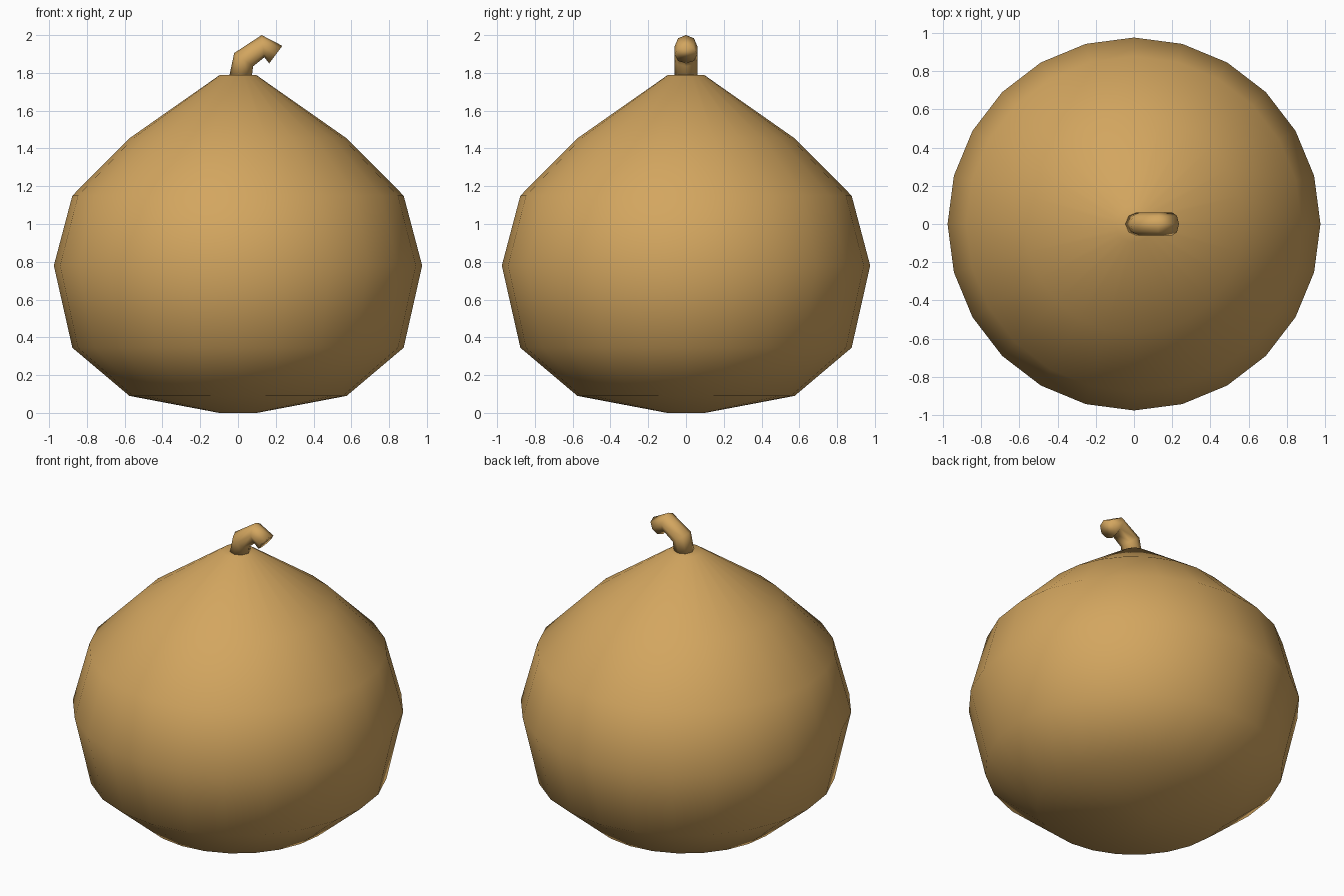
import bpy, bmesh
from math import cos, sin, tau
from mathutils import Vector

cube = bpy.data.objects.get("Cube")
if cube:
    bpy.data.objects.remove(cube)

# One tan colour for the whole gourd
tan = bpy.data.materials.new("tan")
tan.use_nodes = True
tan.diffuse_color = (0.65, 0.38, 0.115, 1)
tan.node_tree.nodes["Principled BSDF"].inputs["Base Color"].default_value = tan.diffuse_color


def loft(name, rings):
    """Skin a closed, smooth-shaded solid over equal rings of points."""
    bm = bmesh.new()
    loops = [[bm.verts.new(p) for p in ring] for ring in rings]
    for a, b in zip(loops, loops[1:]):
        for i in range(len(a)):
            j = (i + 1) % len(a)
            bm.faces.new((a[i], a[j], b[j], b[i]))
    bm.faces.new(loops[0][::-1])
    bm.faces.new(loops[-1])
    bmesh.ops.recalc_face_normals(bm, faces=bm.faces)
    for f in bm.faces:
        f.smooth = True
    mesh = bpy.data.meshes.new(name)
    bm.to_mesh(mesh)
    bm.free()
    mesh.materials.append(tan)
    obj = bpy.data.objects.new(name, mesh)
    bpy.context.collection.objects.link(obj)


def ring(centre, u, v, sides):
    """Ellipse of points spanned by the half axes u and v."""
    angles = [tau * i / sides for i in range(sides)]
    return [centre + u * cos(a) + v * sin(a) for a in angles]


# Body: radius and height of each ring
profile = [(0.1, 0), (0.575, 0.09), (0.877, 0.345), (0.975, 0.78),
           (0.877, 1.15), (0.573, 1.455), (0.095, 1.79)]
loft("body", [ring(Vector((0, 0, z)), Vector((r, 0, 0)), Vector((0, r, 0)), 24)
              for r, z in profile])

# Bent stem: outer and inner point of each ring in the xz plane
bends = [((-0.047, 1.78), (0.073, 1.78)),
         ((-0.02, 1.905), (0.08, 1.835)),
         ((0.125, 2.0), (0.14, 1.883)),
         ((0.235, 1.943), (0.165, 1.85))]
stem = []
for (ox, oz), (ix, iz) in bends:
    outer, inner = Vector((ox, 0, oz)), Vector((ix, 0, iz))
    stem.append(ring((outer + inner) / 2, (outer - inner) / 2, Vector((0, 0.06, 0)), 8))
loft("stem", stem)
